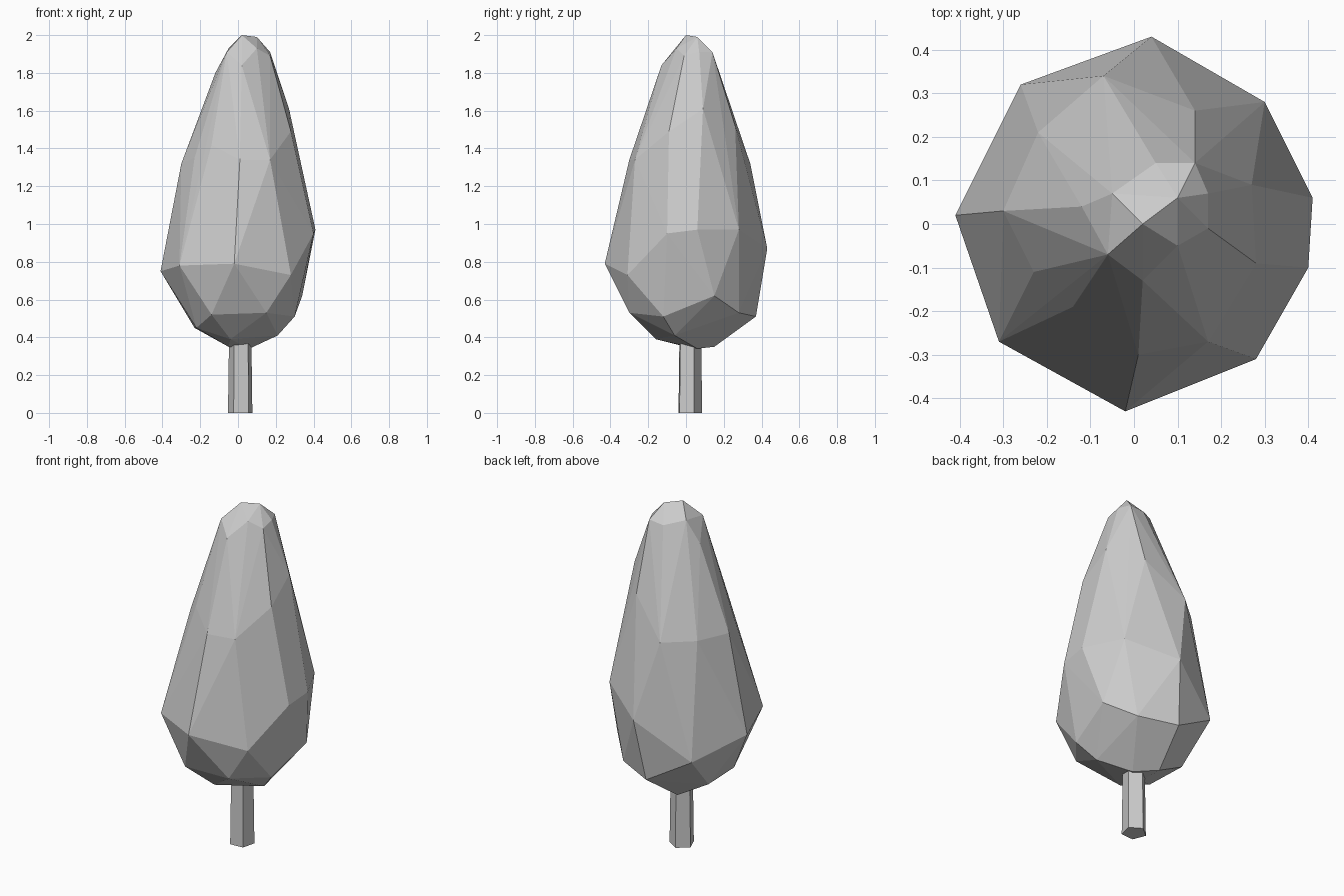
import bpy
import bmesh
import math
from mathutils import Vector

# Remove the default object only
default_cube = bpy.data.objects.get("Cube")
if default_cube:
    bpy.data.objects.remove(default_cube, do_unlink=True)


def make_material(name, colour):
    material = bpy.data.materials.new(name)
    material.use_nodes = True
    material.diffuse_color = colour
    shader = next(node for node in material.node_tree.nodes
                  if node.type == "BSDF_PRINCIPLED")
    shader.inputs["Base Color"].default_value = colour
    return material


def finish_object(name, bm, material):
    """Turn a bmesh into a flat shaded object with one colour."""
    bmesh.ops.recalc_face_normals(bm, faces=bm.faces)
    mesh = bpy.data.meshes.new(name)
    bm.to_mesh(mesh)
    bm.free()
    mesh.materials.append(material)
    for polygon in mesh.polygons:
        polygon.use_smooth = False
    result = bpy.data.objects.new(name, mesh)
    bpy.context.scene.collection.objects.link(result)
    return result


def faceted_hull(name, tiers, material):
    """Wrap flat facets around the corner points of every tier."""
    bm = bmesh.new()
    for corners in tiers.values():
        for corner in corners:
            bm.verts.new(Vector(corner) / HUNDRED)
    hull = bmesh.ops.convex_hull(bm, input=list(bm.verts),
                                 use_existing_faces=False)
    leftovers = {item for item in hull["geom_interior"] + hull["geom_unused"]
                 if isinstance(item, bmesh.types.BMVert)}
    bmesh.ops.delete(bm, geom=list(leftovers), context="VERTS")
    return finish_object(name, bm, material)


def tapered_post(name, centre, sides, radii, heights, turn, material):
    """Build a closed post from a lower and an upper polygon ring."""
    bm = bmesh.new()
    rings = []
    for radius, height in zip(radii, heights):
        ring = []
        for index in range(sides):
            angle = math.radians(turn) + math.tau * index / sides
            ring.append(bm.verts.new((centre[0] + radius * math.cos(angle),
                                      centre[1] + radius * math.sin(angle),
                                      height)))
        rings.append(ring)
    lower, upper = rings
    for index in range(sides):
        following = (index + 1) % sides
        bm.faces.new((lower[index], lower[following],
                      upper[following], upper[index]))
    bm.faces.new(lower[::-1])
    bm.faces.new(upper)
    return finish_object(name, bm, material)


HUNDRED = 100.0
plain_grey = make_material("plain_grey", (0.6, 0.6, 0.6, 1.0))

# Irregular crown corners, tier by tier, in hundredths of a unit
crown_tiers = {
    "tip": [(2, 0, 200), (10, 6, 199)],
    "crest": [(-5, 7, 193), (5, 14, 190), (14, 14, 191), (17, 7, 191),
              (17, -1, 189), (10, -5, 193), (2, -13, 184), (-6, -7, 191),
              (-12, 4, 180)],
    "shoulder": [(-30, 3, 132), (-22, 21, 132), (-7, 34, 132), (14, 26, 152),
                 (27, 9, 161), (28, -9, 149), (17, -27, 134), (1, -30, 134),
                 (-14, -19, 142), (-23, -11, 135)],
    "widest": [(-41, 2, 75), (-26, 32, 66), (4, 43, 87), (30, 28, 97),
               (41, 6, 97), (40, -10, 95), (28, -31, 73), (-2, -43, 79),
               (-31, -27, 78)],
    "belly": [(-23, 12, 45), (0, 37, 51), (21, 28, 53), (34, 15, 62),
              (30, -12, 51), (15, -30, 53), (-14, -29, 52), (-22, -13, 45)],
    "underside": [(-5, 15, 35), (6, 6, 34), (21, -6, 41), (-4, -16, 39),
                  (-5, 0, 35)],
}
crown = faceted_hull("crown", crown_tiers, plain_grey)

# Five sided trunk, running up into the crown
trunk = tapered_post("trunk", centre=(0.013, 0.018), sides=5,
                     radii=(0.068, 0.062), heights=(0.0, 0.42),
                     turn=-50, material=plain_grey)
